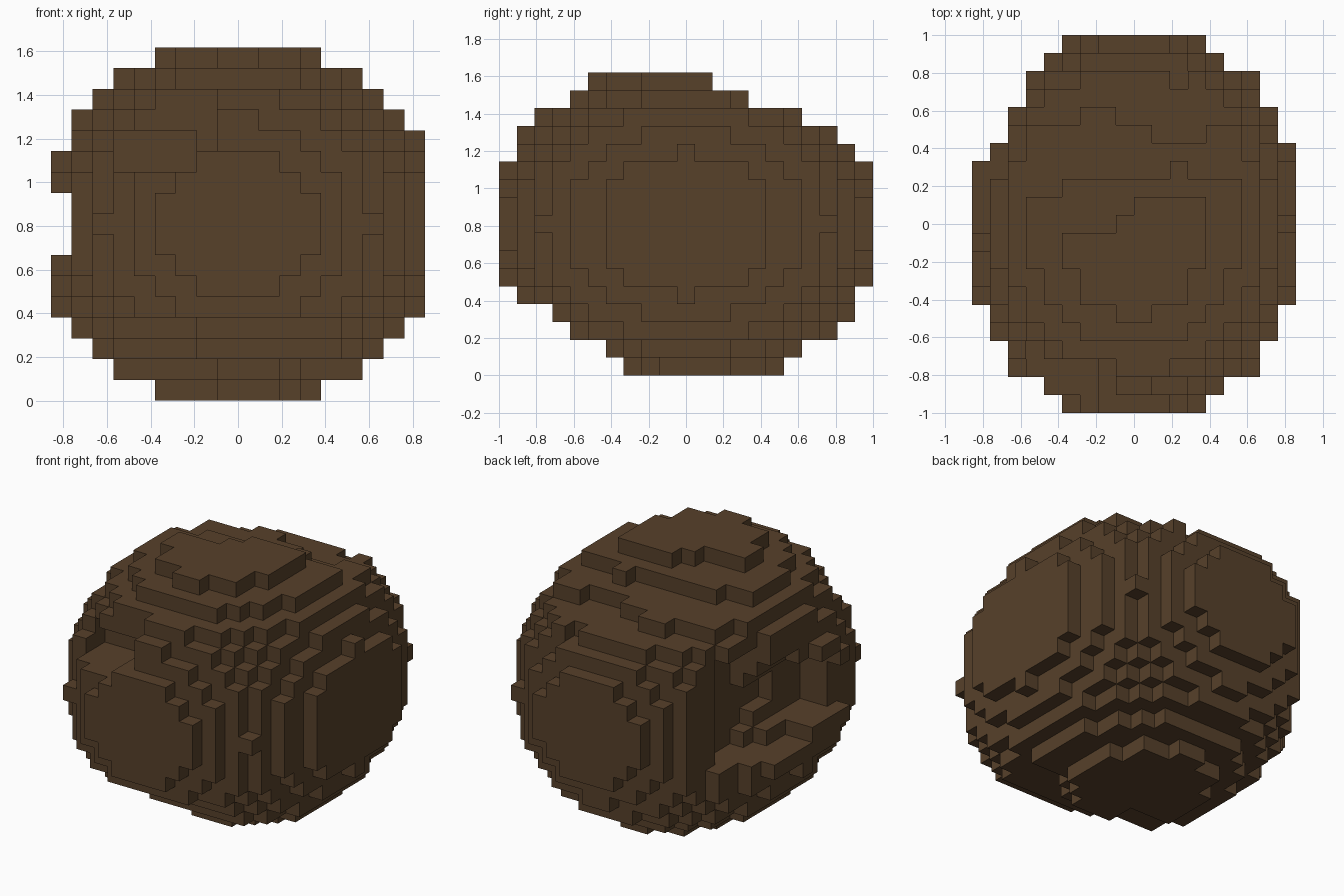
import bpy, bmesh
from mathutils import Vector

if "Cube" in bpy.data.objects:
    bpy.data.objects.remove(bpy.data.objects["Cube"])

V = 2 / 21                      # voxel size
RX, RY, RZ = 9.5, 11, 9         # boulder radii in voxels


def front_top_chip(x, y, z):
    """Notch with a flat ledge at the upper left of the front."""
    ledge = y <= -6 and -6 < x < -2 and z in (3, 4)
    return ledge or (y <= -8 and x < -1 and z >= 4)


def back_top_chip(x, y, z):
    """Sloping chip off the upper back edge, with a ragged border."""
    if z == 8:
        return y > (-1 if x < -1 else 0 if x < 0 else 1)
    if z == 7:
        return y > (1 if x < -4 else 3 if 2 < x < 3 else 2)
    if z == 6:
        return y > (6 if -3 < x < -1 else 4 if 1 < x < 4 else 5)
    if z == 5:
        return y > (7 if x < -3 or 2 < x < 3 else 8)
    return False


def front_bottom_chip(x, y, z):
    """Sloping chip off the lower front edge, deeper on the left."""
    limit = {-8: -3, -7: -4, -6: -6, -5: -7}
    if z <= -7:
        step = 2 if x < -1 or x > 3 else 1 if x > 2 else 0
    else:
        step = 1 if x < -2 else 0
    return y < limit.get(z, -99) + step


def left_hollow(x, y, z):
    """Broad boxy hollow broken out of the left side."""
    d = abs((x + 9.5) / 4.05) ** 4 + abs((y - 2.5) / 6.6) ** 4 + abs((z - 0.3) / 2.8) ** 4
    shelf = z == -2 and (y < 0 or (y < 2 and x > -7))
    corner = (x < -6 and y >= 7) or (x < -7 and y >= 5)
    open_top = x < -6 and y >= 3 and -2 <= z <= 4
    deep = x < -5 and 3 <= y <= 5 and -2 <= z <= 4
    return (d <= 1 and not shelf) or corner or open_top or deep or (x < -8 and z == 4)


CHIPS = (front_top_chip, back_top_chip, front_bottom_chip, left_hollow)


def solid(i, y, z):
    x = i + 0.5
    if (x / RX) ** 2 + (y / RY) ** 2 + (z / RZ) ** 2 > 1:
        return False
    return not any(chip(x, y, z) for chip in CHIPS)


cells = {(i, y, z) for i in range(-9, 9) for y in range(-10, 11)
         for z in range(-8, 9) if solid(i, y, z)}

# Boulder skin: one quad for each exposed voxel side
bm = bmesh.new()
verts = {}


def vert(p):
    key = tuple(round(c * 2) for c in p)
    if key not in verts:
        verts[key] = bm.verts.new(Vector(p) * V)
    return verts[key]


for c in cells:
    centre = Vector((c[0] + 0.5, c[1], c[2] + 8.5))
    for axis in range(3):
        for sign in (-1, 1):
            n = [0, 0, 0]
            n[axis] = sign
            if tuple(a + b for a, b in zip(c, n)) in cells:
                continue
            n = Vector(n)
            u = Vector([1.0 if k == (axis + 1) % 3 else 0.0 for k in range(3)])
            w = n.cross(u)
            o = centre + n * 0.5
            bm.faces.new([vert(o + (u * a + w * b) * 0.5)
                          for a, b in ((-1, -1), (1, -1), (1, 1), (-1, 1))])

mesh = bpy.data.meshes.new("boulder")
bm.to_mesh(mesh)
bm.free()

brown = bpy.data.materials.new("dark brown")
brown.diffuse_color = (0.095, 0.052, 0.023, 1)
brown.use_nodes = True
brown.node_tree.nodes["Principled BSDF"].inputs["Base Color"].default_value = brown.diffuse_color
mesh.materials.append(brown)
boulder = bpy.data.objects.new("boulder", mesh)
bpy.context.collection.objects.link(boulder)
